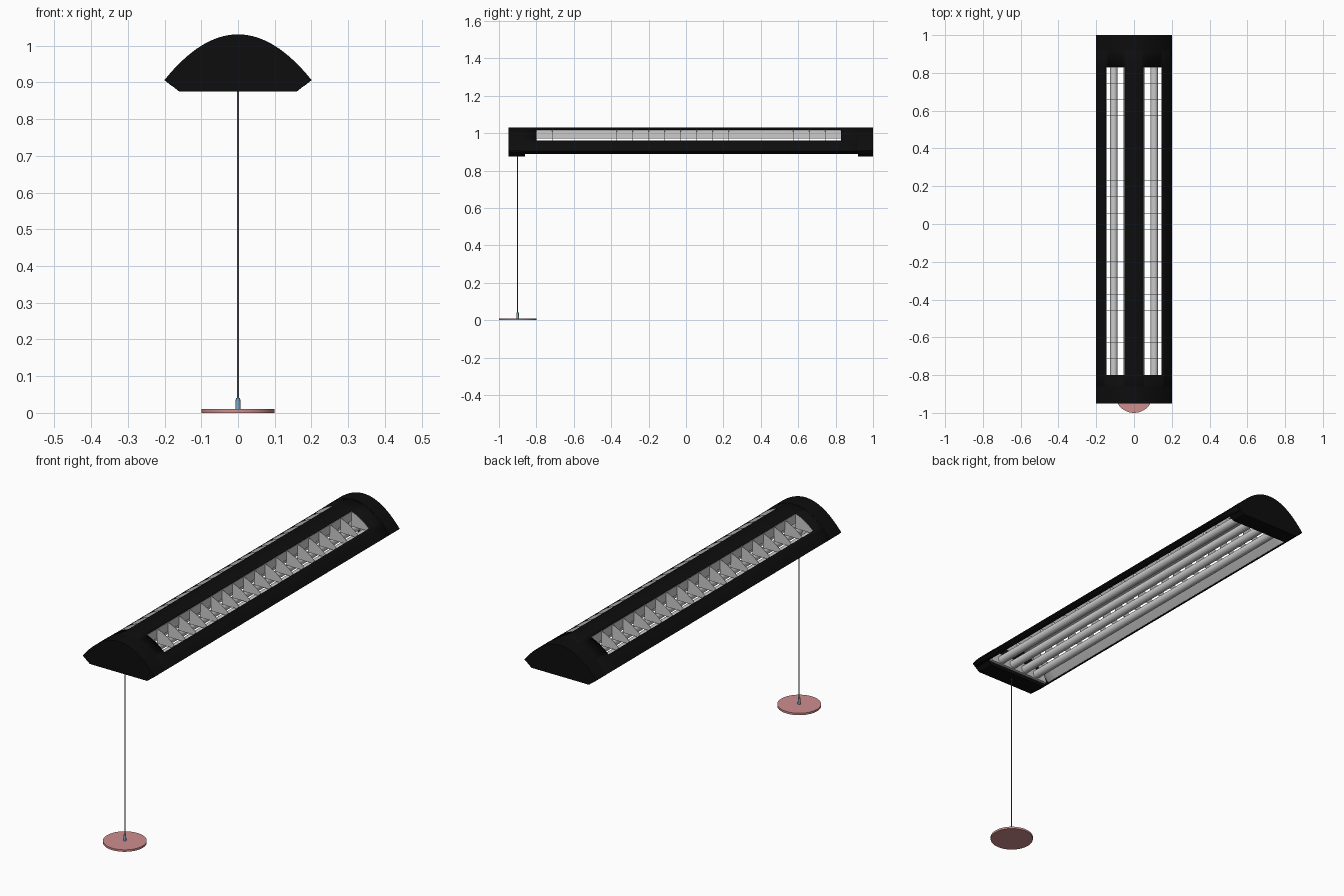
import bpy, bmesh

if "Cube" in bpy.data.objects:
    bpy.data.objects.remove(bpy.data.objects["Cube"])


def mat(name, c):
    m = bpy.data.materials.new(name)
    m.diffuse_color = (*c, 1)
    m.use_nodes = True
    m.node_tree.nodes["Principled BSDF"].inputs["Base Color"].default_value = m.diffuse_color
    return m


BLACK = mat("black_metal", (0.004, 0.004, 0.004))
GREY = mat("grey_liner", (0.55, 0.55, 0.55))
PINK = mat("pink_plate", (0.62, 0.27, 0.27))
BLUE = mat("blue_pin", (0.2, 0.38, 0.55))
DARK = mat("dark_cord", (0.1, 0.1, 0.1))


def arc(x):
    # height of the curved roof
    return 1.03 - 3.1 * x * x


def make(name, bm, *mats):
    me = bpy.data.meshes.new(name)
    bm.to_mesh(me)
    bm.free()
    ob = bpy.data.objects.new(name, me)
    bpy.context.collection.objects.link(ob)
    for m in mats:
        me.materials.append(m)
    return ob


def smooth(ob):
    bpy.ops.object.select_all(action='DESELECT')
    ob.select_set(True)
    bpy.context.view_layer.objects.active = ob
    bpy.ops.object.shade_smooth_by_angle(angle=0.5)


def extrude(bm, profile, y0, y1):
    # closed xz profile extruded along y
    f = bm.faces.new([bm.verts.new((x, y0, z)) for x, z in profile])
    r = bmesh.ops.extrude_face_region(bm, geom=[f])
    vs = [v for v in r["geom"] if isinstance(v, bmesh.types.BMVert)]
    bmesh.ops.translate(bm, vec=(0, y1 - y0, 0), verts=vs)


def cylinder(name, r1, r2, loc, depth, m, seg=24, rot=(0, 0, 0)):
    bpy.ops.mesh.primitive_cone_add(vertices=seg, radius1=r1, radius2=r2,
                                    depth=depth, location=loc, rotation=rot)
    ob = bpy.context.object
    ob.name = name
    ob.data.materials.append(m)
    smooth(ob)
    return ob


Y0, Y1 = -0.80, 0.83  # slot ends

# hood shell with two long slots, grey on the inside
xs = [i * 0.0125 - 0.2 for i in range(33)]
prof = [(-0.18, 0.89)] + [(x, arc(x)) for x in xs] + [(0.18, 0.89)]
ys = [-0.94, Y0, Y1, 0.99]
bm = bmesh.new()
rows = [[bm.verts.new((x, y, z)) for x, z in prof] for y in ys]
for j in range(3):
    for i in range(len(prof) - 1):
        mid = abs(prof[i][0] + prof[i + 1][0]) / 2
        if j == 1 and 0.05 < mid < 0.15 and 0 < i < len(prof) - 2:
            continue
        bm.faces.new((rows[j][i], rows[j][i + 1],
                      rows[j + 1][i + 1], rows[j + 1][i]))
bm.normal_update()
hood = make("hood_shell", bm, BLACK, GREY)
smooth(hood)
sol = hood.modifiers.new("thickness", 'SOLIDIFY')
sol.thickness = 0.006
sol.offset = -1
sol.material_offset = 1

# solid end caps
cap = [(0.16, 0.875), (-0.16, 0.875)] + [(x, arc(x) + 0.001) for x in xs]
for name, a, b in (("front_end_cap", -0.95, -0.86), ("back_end_cap", 0.92, 1.0)):
    bm = bmesh.new()
    extrude(bm, cap, a, b)
    bmesh.ops.recalc_face_normals(bm, faces=bm.faces)
    smooth(make(name, bm, BLACK))

# end sockets just inside the caps
for name, a, b in (("front_socket_plate", -0.86, -0.845), ("back_socket_plate", 0.905, 0.92)):
    bm = bmesh.new()
    extrude(bm, [(-0.17, 0.892), (0.17, 0.892), (0.15, 0.945), (-0.15, 0.945)], a, b)
    bmesh.ops.recalc_face_normals(bm, faces=bm.faces)
    make(name, bm, GREY)

# louvre in each slot: long side walls and cross fins
for side, s in (("left", -1), ("right", 1)):
    bm = bmesh.new()
    for x, low in ((0.05, 0.972), (0.15, 0.945)):
        extrude(bm, [(s * (x - 0.001), low), (s * (x + 0.001), low),
                     (s * (x + 0.001), arc(x) - 0.004),
                     (s * (x - 0.001), arc(x) - 0.004)], Y0, Y1)
    fin = [(s * 0.05, 0.945), (s * 0.15, 0.945)]
    fin += [(s * (0.15 - k * 0.0125), arc(0.15 - k * 0.0125) - 0.003) for k in range(9)]
    for k in range(20):
        y = Y0 + k * (Y1 - Y0) / 19
        extrude(bm, fin, y - 0.001, y + 0.001)
    bmesh.ops.recalc_face_normals(bm, faces=bm.faces)
    make(side + "_louvre", bm, GREY)

# four fluorescent tubes
for i, x in enumerate((-0.107, -0.036, 0.036, 0.107)):
    cylinder(f"tube_{i + 1}", 0.02, 0.02, (x, 0.03, 0.915), 1.76, GREY, 24, (1.570796, 0, 0))

# pull cord, pin and base disc
cylinder("cord", 0.0025, 0.0025, (0, -0.9, 0.45), 0.87, DARK, 12)
cylinder("pin", 0.007, 0.006, (0, -0.9, 0.024), 0.032, BLUE, 16)
cylinder("base_disc", 0.1, 0.1, (0, -0.9, 0.005), 0.01, PINK, 48)
